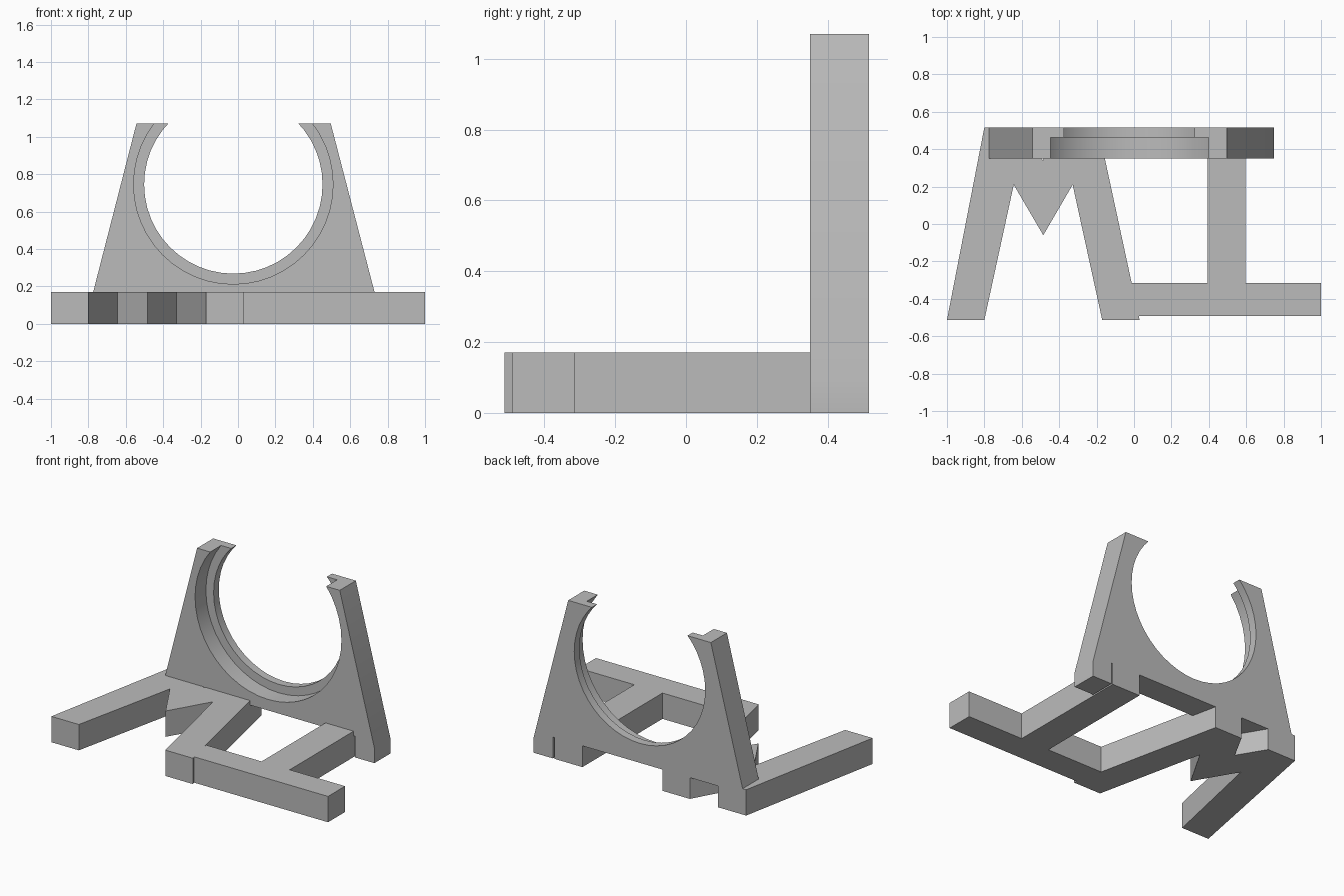
import bpy, bmesh
from mathutils import Matrix

default = bpy.data.objects.get("Cube")
if default:
    bpy.data.objects.remove(default, do_unlink=True)

grey = bpy.data.materials.new("plain grey")
grey.use_nodes = True
colour = (0.5, 0.5, 0.5, 1)
grey.diffuse_color = colour
grey.node_tree.nodes["Principled BSDF"].inputs["Base Color"].default_value = colour


def prism(name, outline, offset):
    """Extrude a closed outline of 3D points along offset."""
    bm = bmesh.new()
    face = bm.faces.new([bm.verts.new(p) for p in outline])
    ext = bmesh.ops.extrude_face_region(bm, geom=[face])
    verts = [g for g in ext["geom"] if isinstance(g, bmesh.types.BMVert)]
    bmesh.ops.translate(bm, verts=verts, vec=offset)
    bmesh.ops.recalc_face_normals(bm, faces=bm.faces)
    return add_object(name, bm)


def add_object(name, bm):
    mesh = bpy.data.meshes.new(name)
    bm.to_mesh(mesh)
    bm.free()
    mesh.materials.append(grey)
    obj = bpy.data.objects.new(name, mesh)
    bpy.context.collection.objects.link(obj)
    return obj


def flat_bar(name, outline, height=0.17):
    return prism(name, [(x, y, 0) for x, y in outline], (0, 0, height))


def cut_bore(target, radius, y0, y1):
    """Cut a round bore running along y."""
    bm = bmesh.new()
    bmesh.ops.create_cone(bm, cap_ends=True, segments=48, radius1=radius,
                          radius2=radius, depth=y1 - y0)
    bm.transform(Matrix.Translation((-0.025, (y0 + y1) / 2, 0.745))
                 @ Matrix.Rotation(1.5707963, 4, "X"))
    cutter = add_object("bore_cutter", bm)
    cutter.hide_render = True
    mod = target.modifiers.new("bore", "BOOLEAN")
    mod.operation, mod.solver, mod.object = "DIFFERENCE", "EXACT", cutter
    bpy.context.view_layer.objects.active = target
    bpy.ops.object.modifier_apply(modifier=mod.name)
    bpy.data.objects.remove(cutter, do_unlink=True)


FRONT, BACK = 0.35, 0.517

# Zigzag foot with two splayed legs and a pointed middle
flat_bar("splayed_foot", [
    (-1, -0.513), (-0.8, BACK), (-0.595, BACK), (-0.488, 0.34), (-0.39, BACK),
    (-0.192, BACK), (0.03, -0.513), (-0.17, -0.513), (-0.328, 0.21),
    (-0.485, -0.06), (-0.643, 0.21), (-0.8, -0.513)])

# Straight foot: front crossbar with a stem running back
flat_bar("crossbar_foot", [
    (-0.01, -0.492), (1, -0.492), (1, -0.315), (0.597, -0.315), (0.597, BACK),
    (0.392, BACK), (0.392, -0.315), (-0.01, -0.315)])

# Upright tapered plate with a small foot at its left end
plate = prism("upright_plate", [(x, FRONT, z) for x, z in [
    (-0.782, 0.14), (0.607, 0.14), (0.607, 0), (0.748, 0), (0.748, 0.1),
    (0.496, 1.07), (-0.543, 1.07)]], (0, BACK - FRONT, 0))

# Stepped round cradle, open at the top
cut_bore(plate, 0.477, 0.2, 0.7)
cut_bore(plate, 0.533, 0.2, 0.463)

bpy.ops.object.select_all(action="DESELECT")
plate.select_set(True)
bpy.context.view_layer.objects.active = plate
bpy.ops.object.shade_smooth_by_angle(angle=0.5)
